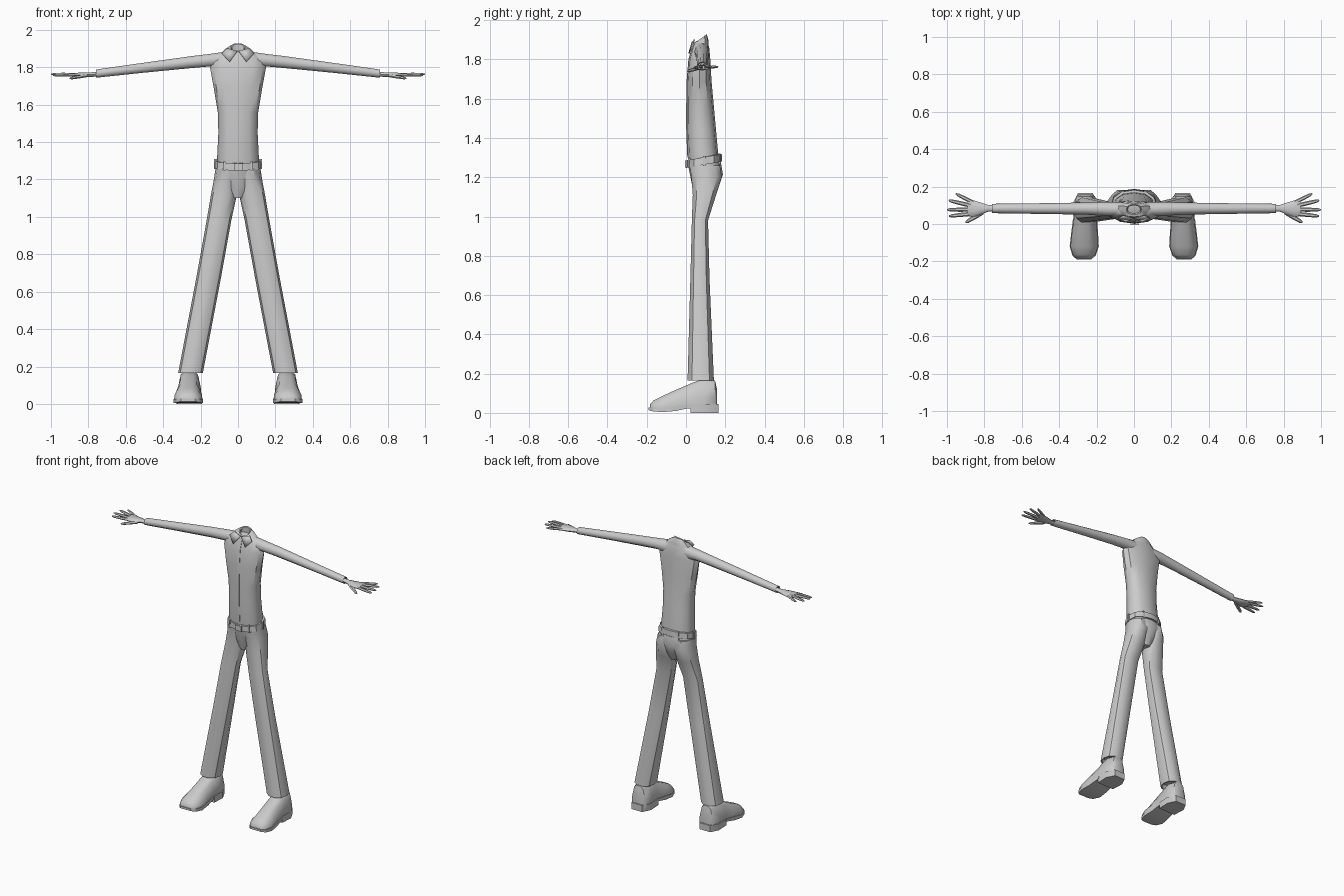
import bpy, bmesh, math
from mathutils import Vector

if "Cube" in bpy.data.objects:
    bpy.data.objects.remove(bpy.data.objects["Cube"])

cloth = bpy.data.materials.new("plain_grey")
cloth.diffuse_color = (0.6, 0.6, 0.6, 1)
cloth.use_nodes = True
cloth.node_tree.nodes["Principled BSDF"].inputs["Base Color"].default_value = cloth.diffuse_color


def make(name, verts, faces, mirror=False, angle=40):
    """Mesh object from points and faces, optionally mirrored across x."""
    bm = bmesh.new()
    vs = [bm.verts.new(v) for v in verts]
    for f in faces:
        bm.faces.new([vs[i] for i in f])
    bmesh.ops.recalc_face_normals(bm, faces=bm.faces)
    me = bpy.data.meshes.new(name)
    bm.to_mesh(me)
    bm.free()
    ob = bpy.data.objects.new(name, me)
    bpy.context.collection.objects.link(ob)
    me.materials.append(cloth)
    if mirror:
        ob.modifiers.new("mirror", 'MIRROR').use_clip = False
    bpy.ops.object.select_all(action='DESELECT')
    ob.select_set(True)
    bpy.context.view_layer.objects.active = ob
    bpy.ops.object.shade_smooth_by_angle(angle=math.radians(angle))
    return ob


def loft(name, rings, caps=(True, True), **kw):
    """Skin a list of equal closed rings."""
    n = len(rings[0])
    faces = [(k * n + i, k * n + (i + 1) % n, (k + 1) * n + (i + 1) % n, (k + 1) * n + i)
             for k in range(len(rings) - 1) for i in range(n)]
    if caps[0]:
        faces.append(range(n))
    if caps[1]:
        faces.append(range((len(rings) - 1) * n, len(rings) * n))
    return make(name, [p for r in rings for p in r], faces, **kw)


def flat(x0, x1, y0, y1, z, n=12, p=0.85, tilt=0.0):
    """Horizontal rounded ring filling a rectangle, rising by tilt to the back."""
    pts = []
    for i in range(n):
        a = 2 * math.pi * i / n
        c, s = math.cos(a), math.sin(a)
        c, s = math.copysign(abs(c) ** p, c), math.copysign(abs(s) ** p, s)
        pts.append(Vector(((x0 + x1) / 2 + c * (x1 - x0) / 2,
                           (y0 + y1) / 2 + s * (y1 - y0) / 2, z + tilt * s)))
    return pts


def across(x, y0, y1, z0, z1, n=10):
    """Upright ring at a given x."""
    return [Vector((x, (y0 + y1) / 2 + math.cos(2 * math.pi * i / n) * (y1 - y0) / 2,
                    (z0 + z1) / 2 + math.sin(2 * math.pi * i / n) * (z1 - z0) / 2)) for i in range(n)]


def box(name, x, y, z, sx, sy, sz, **kw):
    pts = [(x + a * sx / 2, y + b * sy / 2, z + c * sz / 2)
           for c in (-1, 1) for a, b in ((-1, -1), (1, -1), (1, 1), (-1, 1))]
    return loft(name, [pts[:4], pts[4:]], **kw)


# Shirt body: half width, front, back, height
shirt = [(.110, .014, .168, 1.25), (.112, .008, .165, 1.31), (.105, .003, .152, 1.45),
         (.108, .003, .142, 1.56), (.130, .005, .130, 1.69), (.150, .014, .124, 1.80),
         (.130, .030, .119, 1.855), (.080, .040, .112, 1.885)]
loft("shirt_body", [flat(-w, w, a, b, z) for w, a, b, z in shirt])

# Button placket following the shirt front
front = [(a - .002, z) for w, a, b, z in shirt if 1.3 < z < 1.87]
loft("placket", [[(-.001, y, z), (.008, y, z), (.008, y + .006, z), (-.001, y + .006, z)]
                 for y, z in front])

# Standing collar with an open neck
loft("collar", [flat(-.095, .095, .036, .115, 1.872, tilt=.008),
                flat(-.070, .070, .038, .113, 1.896, tilt=.010),
                flat(-.040, .040, .050, .105, 1.908, tilt=.020),
                flat(-.034, .034, .056, .099, 1.904, tilt=.020),
                flat(-.045, .045, .052, .100, 1.875)], caps=(False, True))

# Collar points
flap = make("collar_flap", [(.003, .034, 1.885), (.045, .017, 1.828), (.085, .034, 1.872),
                            (.058, .046, 1.900)], [(0, 1, 2, 3)], mirror=True)
flap.modifiers.new("thickness", 'SOLIDIFY').thickness = .006

# Sleeves: tapered, with an open end around the wrist
loft("sleeve", [across(.05, .042, .116, 1.79, 1.888), across(.15, .042, .119, 1.803, 1.873),
                across(.25, .050, .115, 1.794, 1.861), across(.50, .054, .111, 1.770, 1.826),
                across(.76, .058, .108, 1.743, 1.789), across(.755, .064, .102, 1.750, 1.783),
                across(.70, .064, .102, 1.755, 1.788)], mirror=True)

# Palm
loft("palm", [across(.72, .068, .098, 1.754, 1.780), across(.78, .066, .102, 1.748, 1.774),
              across(.82, .050, .115, 1.746, 1.773), across(.86, .038, .127, 1.747, 1.771),
              across(.89, .042, .128, 1.750, 1.769)], mirror=True)


def finger(name, start, end, r):
    """Tapered six-sided finger lying in the palm plane."""
    a, b = Vector(start), Vector(end)
    d = (b - a).normalized()
    side = Vector((-d.y, d.x, 0)).normalized()
    up = d.cross(side)
    rings = []
    for t, k in ((0, 1), (.5, 1.02), (.88, .8), (1, .35)):
        rings.append([a.lerp(b, t) + (side * math.cos(q) + up * .75 * math.sin(q)) * r * k
                      for q in (math.pi / 3 * i for i in range(6))])
    loft(name, rings, mirror=True, angle=50)


finger("index_finger", (.865, .055, 1.759), (.990, .042, 1.756), .011)
finger("middle_finger", (.870, .077, 1.761), (1.0, .076, 1.763), .011)
finger("ring_finger", (.870, .098, 1.762), (.990, .126, 1.765), .011)
finger("little_finger", (.860, .115, 1.760), (.953, .162, 1.763), .010)
finger("thumb", (.810, .062, 1.755), (.900, .008, 1.740), .012)

# Belt, higher at the back, with loops and a buckle
loft("belt", [flat(-w, w, a, b, z, tilt=.016) for w, a, b, z in
              ((.112, .015, .172, 1.266), (.126, .001, .184, 1.264), (.122, .001, .182, 1.302),
               (.108, .015, .168, 1.303))], caps=(False, False), angle=30)
box("buckle", .004, -.001, 1.267, .046, .010, .036)
box("front_loop", .072, .016, 1.272, .010, .012, .050, mirror=True)
box("side_loop", .122, .093, 1.283, .012, .012, .052, mirror=True)
box("back_loop", .06, .170, 1.294, .012, .012, .052, mirror=True)

# Seat of the trousers, narrowing into the crotch
loft("trouser_seat", [flat(-w, w, a, b, z, p=.9) for w, a, b, z in
                      ((.116, .008, .178, 1.275), (.124, .020, .188, 1.215),
                       (.085, .030, .172, 1.165), (.030, .045, .145, 1.10))])

# Trouser legs: inner x, outer x, front, back, height
legs = [(.002, .120, .016, .176, 1.26), (.000, .129, .024, .186, 1.20),
        (.008, .146, .032, .156, 1.11), (.036, .168, .028, .114, .98),
        (.090, .222, .020, .122, .68), (.188, .320, .005, .145, .165),
        (.196, .312, .013, .137, .165), (.196, .312, .013, .137, .20)]
loft("trouser_leg", [flat(x0, x1, a, b, z, n=10) for x0, x1, a, b, z in legs], mirror=True)

# Shoe uppers: y, centre x, bottom half width, top half width, top height
shoe = [(.158, .258, .034, .020, .120), (.148, .258, .050, .034, .165), (.090, .260, .062, .046, .175),
        (.025, .262, .060, .044, .150), (-.05, .264, .068, .044, .118), (-.12, .266, .074, .046, .086),
        (-.165, .267, .060, .036, .064), (-.184, .268, .040, .024, .042)]
loft("shoe_upper", [[(c - w, y, .022), (c - w, y, .022 + .4 * (h - .022)), (c - t, y, h - .1 * h),
                     (c - t * .5, y, h), (c + t * .5, y, h), (c + t, y, h - .1 * h),
                     (c + w, y, .022 + .4 * (h - .022)), (c + w, y, .022)]
                    for y, c, w, t, h in shoe], mirror=True, angle=50)

# Soles: y, centre x, half width, bottom, top
sole = [(.03, .262, .064, .028, .045), (-.05, .264, .072, .010, .036), (-.12, .266, .078, .004, .026),
        (-.17, .267, .062, .008, .026), (-.19, .268, .038, .014, .028)]
loft("shoe_sole", [[(c - w, y, a), (c + w, y, a), (c + w, y, b), (c - w, y, b)]
                   for y, c, w, a, b in sole], mirror=True, angle=30)

# Heel blocks with clipped back corners
plan = [(-.064, .022), (.064, .022), (.068, .11), (.040, .165), (-.040, .165), (-.068, .11)]
loft("shoe_heel", [[(.260 + x, y, z) for x, y in plan] for z in (0, .045)], mirror=True, angle=30)
